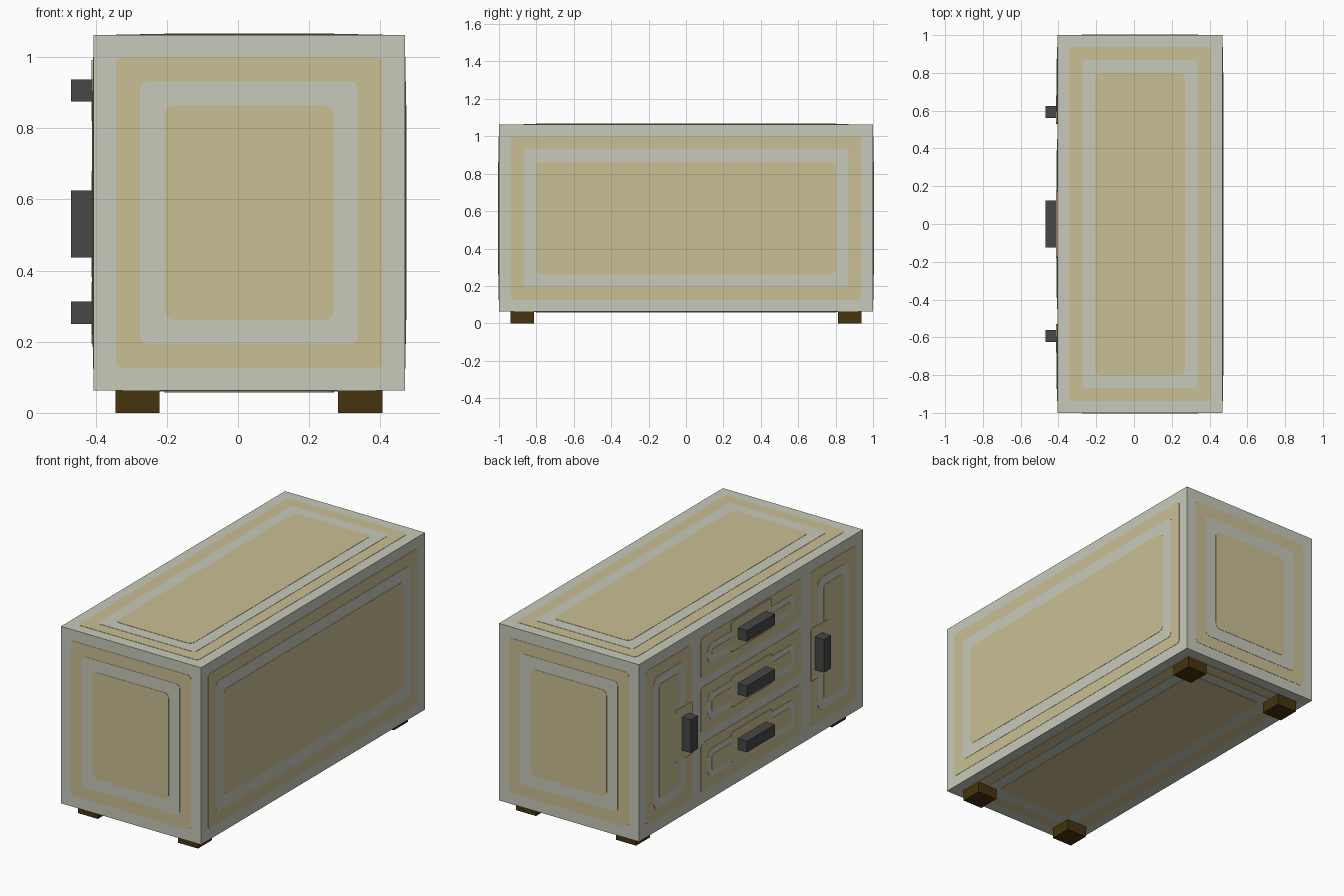
import bpy, bmesh, math

if "Cube" in bpy.data.objects:
    bpy.data.objects.remove(bpy.data.objects["Cube"])


def srgb(r, g, b):
    lin = lambda c: (c / 12.92 if c <= 0.04045 else ((c + 0.055) / 1.055) ** 2.4)
    return [lin(c / 255) for c in (r, g, b)] + [1]


def material(name, rgb):
    m = bpy.data.materials.new(name)
    m.diffuse_color = srgb(*rgb)
    m.use_nodes = True
    m.node_tree.nodes["Principled BSDF"].inputs["Base Color"].default_value = m.diffuse_color
    return m


SAGE = material("sage grey", (199, 202, 186))
TAN = material("warm tan", (202, 191, 148))
DARK = material("charcoal", (71, 71, 72))
WOOD = material("dark brown wood", (70, 51, 13))

# body limits
X0, X1, Y0, Y1, Z0, Z1 = -0.406, 0.469, -1.0, 1.0, 0.0625, 1.0625
STEP = 0.0015  # thickness of each painted layer


def finish(name, bm, mats):
    bmesh.ops.recalc_face_normals(bm, faces=bm.faces)
    me = bpy.data.meshes.new(name)
    bm.to_mesh(me)
    bm.free()
    for m in mats:
        me.materials.append(m)
    ob = bpy.data.objects.new(name, me)
    bpy.context.collection.objects.link(ob)
    return ob


def box(name, x0, x1, y0, y1, z0, z1, mat):
    bm = bmesh.new()
    bmesh.ops.create_cube(bm, size=1)
    for v in bm.verts:
        v.co = ((x0 + x1) / 2 + v.co.x * (x1 - x0),
                (y0 + y1) / 2 + v.co.y * (y1 - y0),
                (z0 + z1) / 2 + v.co.z * (z1 - z0))
    return finish(name, bm, [mat])


def rounded(u0, u1, v0, v1, r):
    """Outline of a rounded rectangle."""
    pts = []
    for i, (cu, cv) in enumerate([(u1 - r, v1 - r), (u0 + r, v1 - r),
                                  (u0 + r, v0 + r), (u1 - r, v0 + r)]):
        for k in range(5):
            a = math.pi / 2 * (i + k / 4)
            pts.append((cu + r * math.cos(a), cv + r * math.sin(a)))
    return pts


# maps (u, v, height above the face) to space for each side of the body
SIDES = {
    "front": lambda u, v, h: (u, Y0 - h, v),
    "back": lambda u, v, h: (u, Y1 + h, v),
    "left": lambda u, v, h: (X0 - h, u, v),
    "right": lambda u, v, h: (X1 + h, u, v),
    "top": lambda u, v, h: (u, v, Z1 + h),
    "bottom": lambda u, v, h: (u, v, Z0 - h),
}


def panel(name, side, layers):
    """Stack of thin painted plates; each layer is (rect, radius, colour index)."""
    bm = bmesh.new()
    put = SIDES[side]
    for n, (rect, r, col) in enumerate(layers):
        pts = rounded(*rect, r)
        low = [bm.verts.new(put(u, v, 0)) for u, v in pts]
        high = [bm.verts.new(put(u, v, (n + 1) * STEP)) for u, v in pts]
        faces = [bm.faces.new(high)]
        for i in range(len(pts)):
            j = (i + 1) % len(pts)
            faces.append(bm.faces.new((low[i], low[j], high[j], high[i])))
        for f in faces:
            f.material_index = col
    return finish(name, bm, [SAGE, TAN])


def inset(rect, d):
    u0, u1, v0, v1 = rect
    return (u0 + d, u1 - d, v0 + d, v1 - d)


# cabinet body
box("cabinet_body", X0, X1, Y0, Y1, Z0, Z1, SAGE)

# banded panels on the five plain sides
plain = {"front": (X0, X1, Z0, Z1), "back": (X0, X1, Z0, Z1),
         "right": (Y0, Y1, Z0, Z1),
         "top": (X0, X1, Y0, Y1), "bottom": (X0, X1, Y0, Y1)}
for side, rect in plain.items():
    panel(side + "_panel", side, [(inset(rect, 0.0625), 0.02, 1),
                                  (inset(rect, 0.131), 0.022, 0),
                                  (inset(rect, 0.199), 0.028, 1)])


def fitted(name, rect, gap, width, handle):
    """Door or drawer: tan panel, sage ring interrupted around the handle."""
    near = inset(handle, -0.055)
    patch = (max(near[0], rect[0]), min(near[1], rect[1]),
             max(near[2], rect[2]), min(near[3], rect[3]))
    panel(name, "left", [(rect, 0.025, 1),
                         (inset(rect, gap), 0.04, 0),
                         (inset(rect, gap + width), 0.015, 1),
                         (patch, 0.01, 1)])
    box(name + "_handle", X0 - 0.063, X0, *handle, DARK)


# doors at both ends of the left side
for label, s in (("left", 1), ("right", -1)):
    ends = sorted((s * 0.53, s * 0.938))
    grip = sorted((s * 0.5625, s * 0.625))
    fitted(label + "_door", (*ends, 0.125, 1.0), 0.065, 0.05,
           (*grip, 0.4375, 0.625))

# three drawers between the doors
for label, z0, z1, hz in (("top", 0.77, 1.0, 0.875),
                          ("middle", 0.455, 0.72, 0.5625),
                          ("bottom", 0.125, 0.405, 0.25)):
    fitted(label + "_drawer", (-0.45, 0.45, z0, z1), 0.06, 0.035,
           (-0.125, 0.125, hz, hz + 0.0625))

# feet
for i, x in enumerate((-0.345, 0.281)):
    for j, y in enumerate((-0.9375, 0.8125)):
        box(f"foot_{'left' if i == 0 else 'right'}_{'front' if j == 0 else 'back'}",
            x, x + 0.125, y, y + 0.125, 0, Z0, WOOD)
